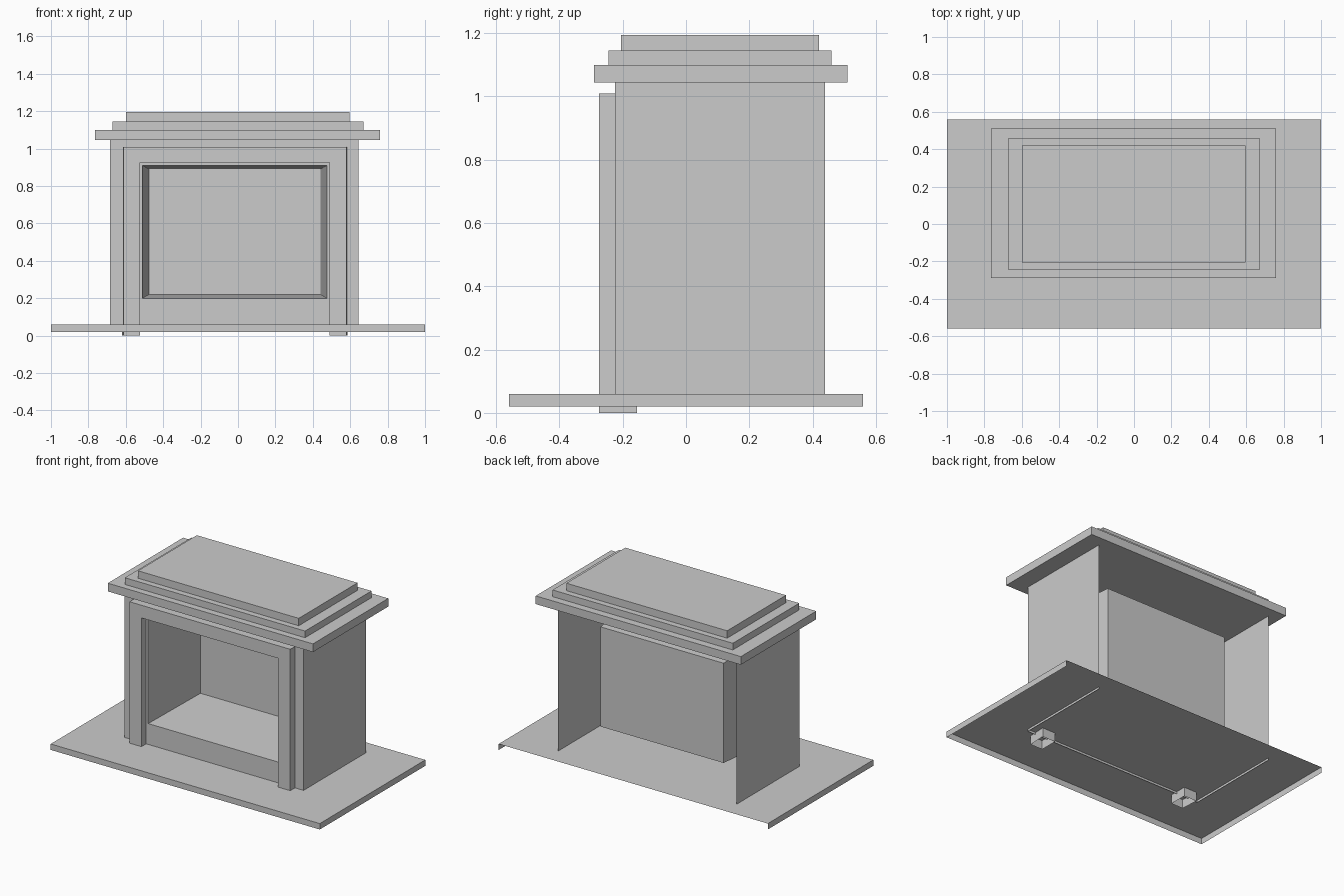
import bpy
import bmesh

cube = bpy.data.objects.get("Cube")
if cube:
    bpy.data.objects.remove(cube, do_unlink=True)

GREY = (0.6, 0.6, 0.6, 1.0)
stone = bpy.data.materials.new("grey_stone")
stone.use_nodes = True
stone.diffuse_color = GREY
stone.node_tree.nodes["Principled BSDF"].inputs["Base Color"].default_value = GREY


def finish(name, bm):
    mesh = bpy.data.meshes.new(name)
    bm.to_mesh(mesh)
    bm.free()
    mesh.materials.append(stone)
    obj = bpy.data.objects.new(name, mesh)
    bpy.context.collection.objects.link(obj)
    return obj


def box(name, x, y, z, open_sides=()):
    """Box from (min, max) ranges; sides listed in open_sides are left out."""
    bm = bmesh.new()
    v = {(i, j, k): bm.verts.new((x[i], y[j], z[k]))
         for i in (0, 1) for j in (0, 1) for k in (0, 1)}
    sides = {
        "left": [(1, 0, 0), (1, 1, 0), (1, 1, 1), (1, 0, 1)],
        "right": [(0, 1, 0), (0, 0, 0), (0, 0, 1), (0, 1, 1)],
        "front": [(0, 0, 0), (1, 0, 0), (1, 0, 1), (0, 0, 1)],
        "back": [(1, 1, 0), (0, 1, 0), (0, 1, 1), (1, 1, 1)],
        "top": [(0, 0, 1), (1, 0, 1), (1, 1, 1), (0, 1, 1)],
        "bottom": [(0, 1, 0), (1, 1, 0), (1, 0, 0), (0, 0, 0)],
    }
    for side, corners in sides.items():
        if side not in open_sides:
            bm.faces.new([v[c] for c in corners])
    return finish(name, bm)


def loop(bm, x, y, z):
    """Upright rectangle of vertices, counter-clockwise from the front."""
    return [bm.verts.new((px, y, pz)) for px, pz in
            ((x[0], z[0]), (x[1], z[0]), (x[1], z[1]), (x[0], z[1]))]


def bridge(bm, a, b):
    n = len(a)
    for i in range(n):
        j = (i + 1) % n
        bm.faces.new((a[i], a[j], b[j], b[i]))


# Hearth slab, hollow underneath and behind
box("hearth", (-1, 1), (-0.56, 0.56), (0.02, 0.06), ("bottom", "back"))

# Chimney breast side walls, open at the back
X, FRONT, BACK, Z = (-0.685, 0.645), -0.225, 0.44, (0.045, 1.045)
box("side_walls", X, (FRONT, BACK), Z, ("front", "back", "top", "bottom"))

# Front wall with its opening, tapering back into the firebox
bm = bmesh.new()
wall = loop(bm, X, FRONT, Z)
opening = loop(bm, (-0.51, 0.475), FRONT, (0.20, 0.91))
rear = loop(bm, (-0.475, 0.44), 0.28, (0.22, 0.89))
bridge(bm, wall, opening)
bridge(bm, opening, rear)
bm.faces.new(rear)
finish("front_wall_and_firebox", bm)

# Surround: two legs and a lintel with a slight draft, open at the feet
bm = bmesh.new()


def arch(y, grow):
    xo, xi = (-0.613 - grow, 0.58 + grow), (-0.525, 0.49)
    top, under = 1.01, 0.925
    pts = [(xo[0], 0), (xi[0], 0), (xi[0], under), (xi[1], under),
           (xi[1], 0), (xo[1], 0), (xo[1], top), (xo[0], top)]
    return [bm.verts.new((px, y, pz)) for px, pz in pts]


near, far = arch(-0.275, 0), arch(-0.155, 0.006)
for ring, flip in ((near, False), (far, True)):
    for ids in ((0, 1, 2, 7), (2, 3, 6, 7), (3, 4, 5, 6)):
        corners = [ring[i] for i in ids]
        bm.faces.new(corners[::-1] if flip else corners)
for i in (1, 2, 3, 5, 6, 7):
    j = (i + 1) % 8
    bm.faces.new((near[j], near[i], far[i], far[j]))
finish("surround", bm)

# Stepped mantel
box("mantel_lower", (-0.765, 0.76), (-0.29, 0.51), (1.045, 1.10))
box("mantel_middle", (-0.67, 0.67), (-0.245, 0.46), (1.10, 1.145))
box("mantel_upper", (-0.60, 0.595), (-0.205, 0.42), (1.145, 1.195))
